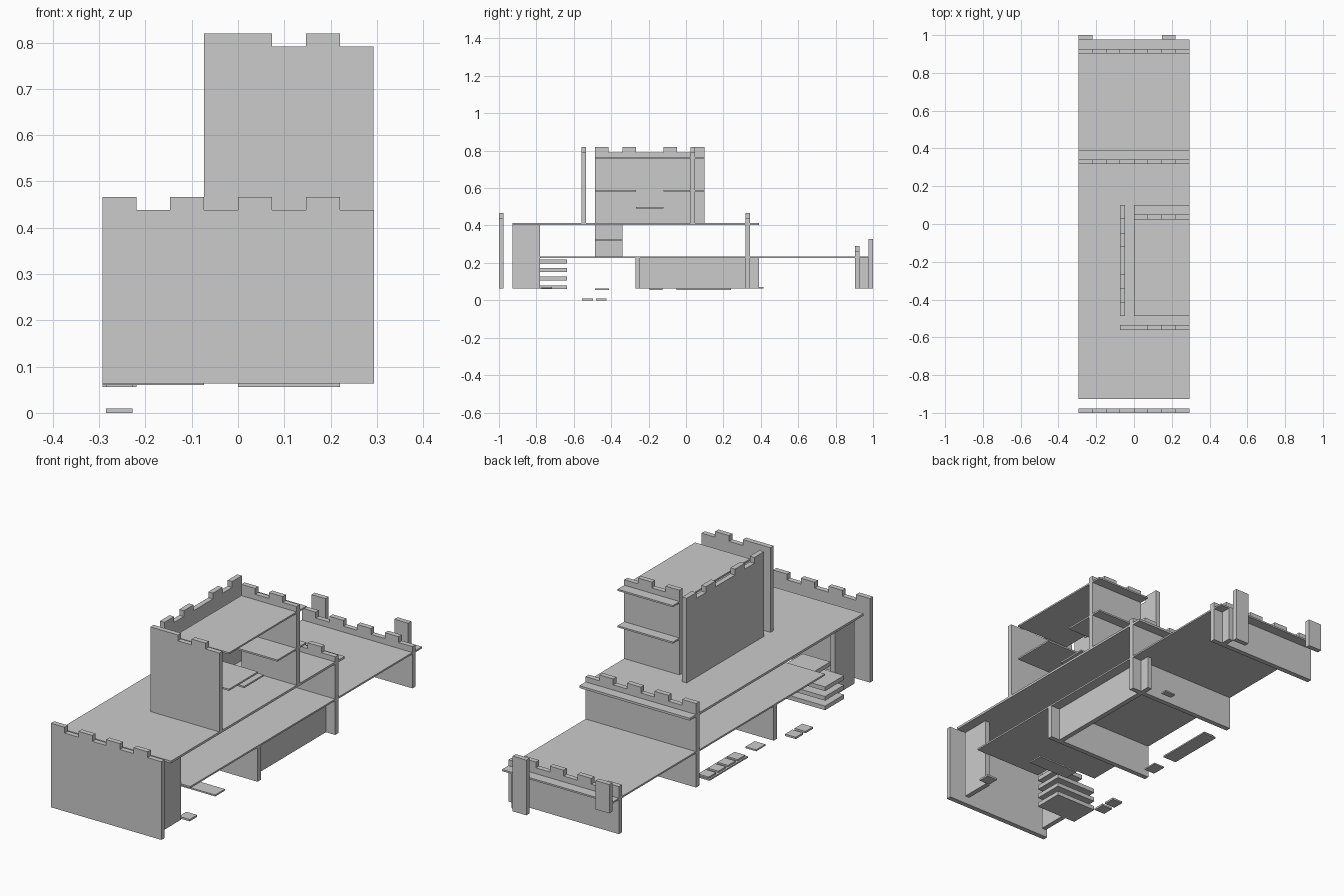
import bpy, bmesh

if "Cube" in bpy.data.objects:
    bpy.data.objects.remove(bpy.data.objects["Cube"])

U = 2 / 27.28          # grid cell
T = 0.0244             # wall thickness
D = 0.008              # deck thickness
X0, BASE = -0.293, 0.063
U = 0.0733

stone = bpy.data.materials.new("light_grey")
stone.diffuse_color = (0.6, 0.6, 0.6, 1)
stone.use_nodes = True
stone.node_tree.nodes["Principled BSDF"].inputs["Base Color"].default_value = stone.diffuse_color


def prism(name, pts, axis, a, b):
    """Extrude a 2D outline along an axis from a to b."""
    def place(p, c):
        return {'x': (c, p[0], p[1]), 'y': (p[0], c, p[1]), 'z': (p[0], p[1], c)}[axis]
    bm = bmesh.new()
    face = bm.faces.new([bm.verts.new(place(p, a)) for p in pts])
    new = bmesh.ops.extrude_face_region(bm, geom=[face])['geom']
    shift = place((0, 0), b - a)
    bmesh.ops.translate(bm, vec=shift, verts=[g for g in new if isinstance(g, bmesh.types.BMVert)])
    bmesh.ops.recalc_face_normals(bm, faces=bm.faces)
    me = bpy.data.meshes.new(name)
    bm.to_mesh(me)
    bm.free()
    me.materials.append(stone)
    ob = bpy.data.objects.new(name, me)
    bpy.context.collection.objects.link(ob)
    return ob


def box(name, x0, x1, y0, y1, z0, z1):
    return prism(name, [(x0, y0), (x1, y0), (x1, y1), (x0, y1)], 'z', z0, z1)


def battlement(name, axis, pos, start, pattern, z0, deck):
    """Wall with one merlon or gap per cell above the deck."""
    pts = [(start, z0)]
    for i, c in enumerate(pattern):
        z = deck + (0.056 if c == 'H' else 0.028)
        pts += [(start + i * U, z), (start + (i + 1) * U, z)]
    pts.append((start + len(pattern) * U, z0))
    clean = [p for i, p in enumerate(pts) if i == 0 or p != pts[i - 1]]
    return prism(name, clean, axis, pos, pos + T)


# Main crenellated cross walls
FULL = "HLHLHLHL"
battlement("front_wall", 'y', -1.0, X0, FULL, BASE, 0.41)
battlement("middle_wall", 'y', 0.318, X0, FULL, BASE, 0.41)
battlement("back_wall", 'y', 0.903, X0, FULL, BASE, 0.235)

# Keep walls
battlement("keep_front_wall", 'y', -0.56, -U, "HHLHL", 0.41, 0.763)
battlement("keep_back_wall", 'y', 0.025, 0.0, "HLHL", 0.41, 0.763)
battlement("keep_side_wall", 'x', -U, -0.487, "HLHLLHLH", 0.41, 0.763)

# Decks and keep floors
box("upper_deck", X0, -X0, -0.927, 0.39, 0.41 - D, 0.41 + 0.003)
notch = -0.073
prism("lower_deck", [(notch, -0.78), (-X0, -0.78), (-X0, 0.976), (X0, 0.976),
                     (X0, -0.634), (notch, -0.634)], 'z', 0.235 - D, 0.235)
box("keep_roof", 0, -X0, -0.487, 0.1, 0.765 - D, 0.765)
box("keep_floor_front", 0, -X0, -0.487, -0.267, 0.59 - D, 0.59)
box("keep_floor_back", 0, -X0, -0.12, 0.1, 0.59 - D, 0.59)
box("keep_landing", 0, 0.22, -0.267, -0.12, 0.5 - D, 0.5)
box("lower_landing", 0, 0.147, -0.487, -0.34, 0.325 - D, 0.325)
box("landing_wall", 0, T, -0.487, -0.34, 0.235, 0.405)

# Side supports under the front of the upper deck
for s, side in ((-1, "left"), (1, "right")):
    xs = sorted((s * 0.22, s * 0.244))
    box("front_support_" + side, *xs, -0.927, -0.781, BASE, 0.405)

# Ground floor walls
box("inner_cross_wall", X0, -X0, -0.27, -0.246, BASE, 0.23)
box("long_side_wall", 0.22, 0.244, -0.246, 0.39, BASE, 0.23)
box("back_side_wall", 0.22, 0.244, 0.92, 0.976, BASE, 0.23)

# Rear posts
box("tall_rear_post", 0.147, 0.22, 0.976, 1.0, BASE, 0.328)
box("short_rear_post", X0, X0 + U, 0.976, 1.0, 0.19, 0.328)

# Stair treads
for i in range(4):
    z = 0.06 + i * 0.046
    box("stair_tread_%d" % i, X0 + (U if i == 3 else 0), notch, -0.78, -0.636, z, z + 0.02)

# Low floor plates and pads
box("front_floor_plate", 0, 0.22, -0.487, -0.413, 0.056, 0.063)
box("side_floor_plate", X0, X0 + U, -0.05, 0.24, 0.056, 0.063)
for i in range(4):
    y = -0.042 + i * U
    box("side_pad_%d" % i, X0 + 0.008, X0 + 0.065, y, y + 0.057, 0.063, 0.07)
box("corner_pad", 0.228, 0.285, -0.773, -0.716, 0.063, 0.072)
box("cross_pad", X0 + 0.008, X0 + 0.065, -0.195, -0.125, 0.056, 0.063)
box("back_pad", 0.1, 0.157, 0.385, 0.415, 0.063, 0.07)
for i in range(2):
    y = -0.555 + i * U
    box("ground_pad_%d" % i, -0.285, -0.228, y, y + 0.057, 0.0, 0.009)
